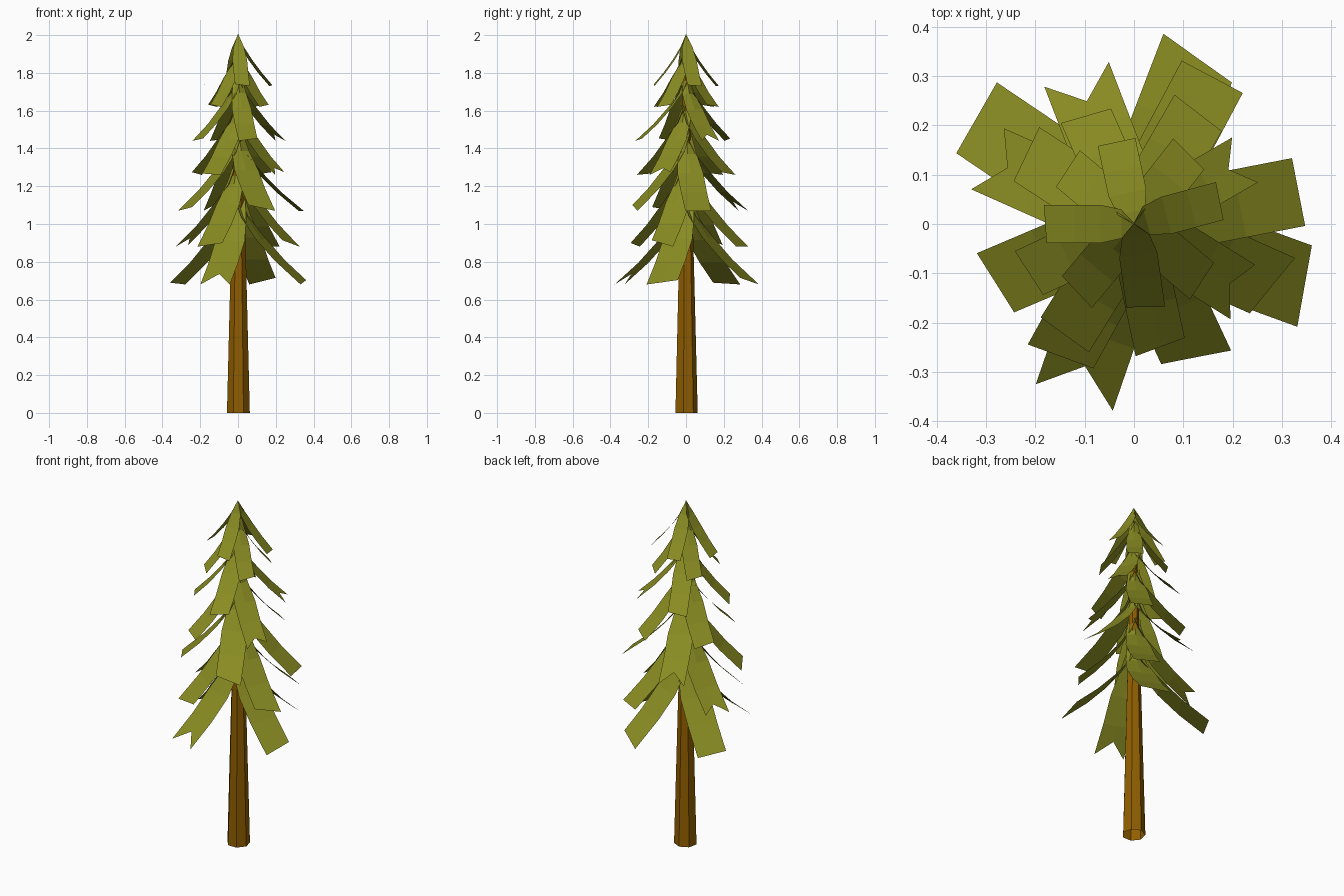
import bpy, bmesh, math
from mathutils import Vector

if "Cube" in bpy.data.objects:
    bpy.data.objects.remove(bpy.data.objects["Cube"])


def material(name, rgb):
    m = bpy.data.materials.new(name)
    m.diffuse_color = (*rgb, 1)
    m.use_nodes = True
    m.node_tree.nodes["Principled BSDF"].inputs["Base Color"].default_value = m.diffuse_color
    return m


def make_object(name, bm, mat):
    me = bpy.data.meshes.new(name)
    bm.to_mesh(me)
    bm.free()
    me.materials.append(mat)
    ob = bpy.data.objects.new(name, me)
    bpy.context.collection.objects.link(ob)
    return ob


bark = material("bark brown", (0.28, 0.112, 0.0))
needles = material("needle olive", (0.25, 0.262, 0.016))

# Trunk: tapered seven-sided post, open at the ground
bm = bmesh.new()
bmesh.ops.create_cone(bm, cap_ends=False, segments=7, radius1=0.062, radius2=0.015, depth=1.85)
bmesh.ops.translate(bm, verts=bm.verts, vec=(0.002, 0, 0.925))
make_object("trunk", bm, bark)


def add_frond(bm, angle, tip_z, drop, reach, width, slant, notch, crown, segs=4):
    """Drooping strip: steep at the trunk, flaring out toward a cut tip."""
    a = math.radians(angle)
    out = Vector((math.cos(a), math.sin(a), 0))
    side = Vector((-math.sin(a), math.cos(a), 0))
    tip_z += drop * abs(slant)     # lowest corner lands on tip height
    rows = []
    for i in range(segs + 1):
        row = []
        t = i / segs
        for s in (-1, 0, 1):
            u = t
            if i == segs:      # slanted or notched end
                u += s * slant - (notch if s == 0 else 0)
            r = (0.0 if crown else 0.01) + reach * u ** (1.4 if crown else 1.6)
            if crown:          # top fronds close into a cone
                w = min(width, 2.2 * r + 0.002)
            else:
                w = width * min(1, 0.45 + 1.1 * t)
            p = out * r + side * (s * w / 2)
            # roots wrap around the trunk, tips lie flat
            p -= out * (abs(s) * 0.02 * max(0, 1 - 2 * t)) * (0 if crown else 1)
            p.z = tip_z + drop * (1 - u)
            row.append(bm.verts.new(p))
        rows.append(row)
    for r0, r1 in zip(rows, rows[1:]):
        for j in (0, 1):
            bm.faces.new((r0[j], r1[j], r1[j + 1], r0[j + 1]))


# Tiers: tip height, drop, width, then fronds as (angle, reach, slant, notch)
tiers = [
    (0.68, 0.46, 0.165, [(69, .350, .038, 0), (146, .375, -.01, 0), (251, .362, 0, .12), (340, .358, -.025, 0)]),
    (0.88, 0.43, 0.140, [(62, .328, 0, 0), (156, .315, .01, .09), (241, .297, -.023, 0), (336, .297, .04, 0)]),
    (1.07, 0.40, 0.140, [(11, .330, 0, 0), (111, .315, 0, .12), (203, .295, -.024, 0), (295, .288, .038, 0)]),
    (1.26, 0.36, 0.120, [(60, .25, .02, 0), (147, .25, -.02, 0), (238, .255, .01, 0), (328, .25, -.02, .08)]),
    (1.44, 0.33, 0.105, [(30, .25, 0, .10), (114, .23, .02, 0), (205, .225, -.02, 0), (282, .245, -.02, 0)]),
    (1.62, 0.29, 0.088, [(52, .17, .02, 0), (140, .165, -.02, 0), (230, .17, .02, 0), (320, .17, -.02, 0)]),
    (1.73, 0.27, 0.078, [(15, .18, .01, 0), (102, .17, 0, 0), (180, .18, -.01, 0), (278, .17, .02, 0)]),
]
for n, (z, drop, width, fronds) in enumerate(tiers):
    bm = bmesh.new()
    for ang, reach, slant, notch in fronds:
        add_frond(bm, ang, z, drop, reach, width, slant, notch, n == len(tiers) - 1)
    make_object(f"frond_tier_{n + 1}", bm, needles)
